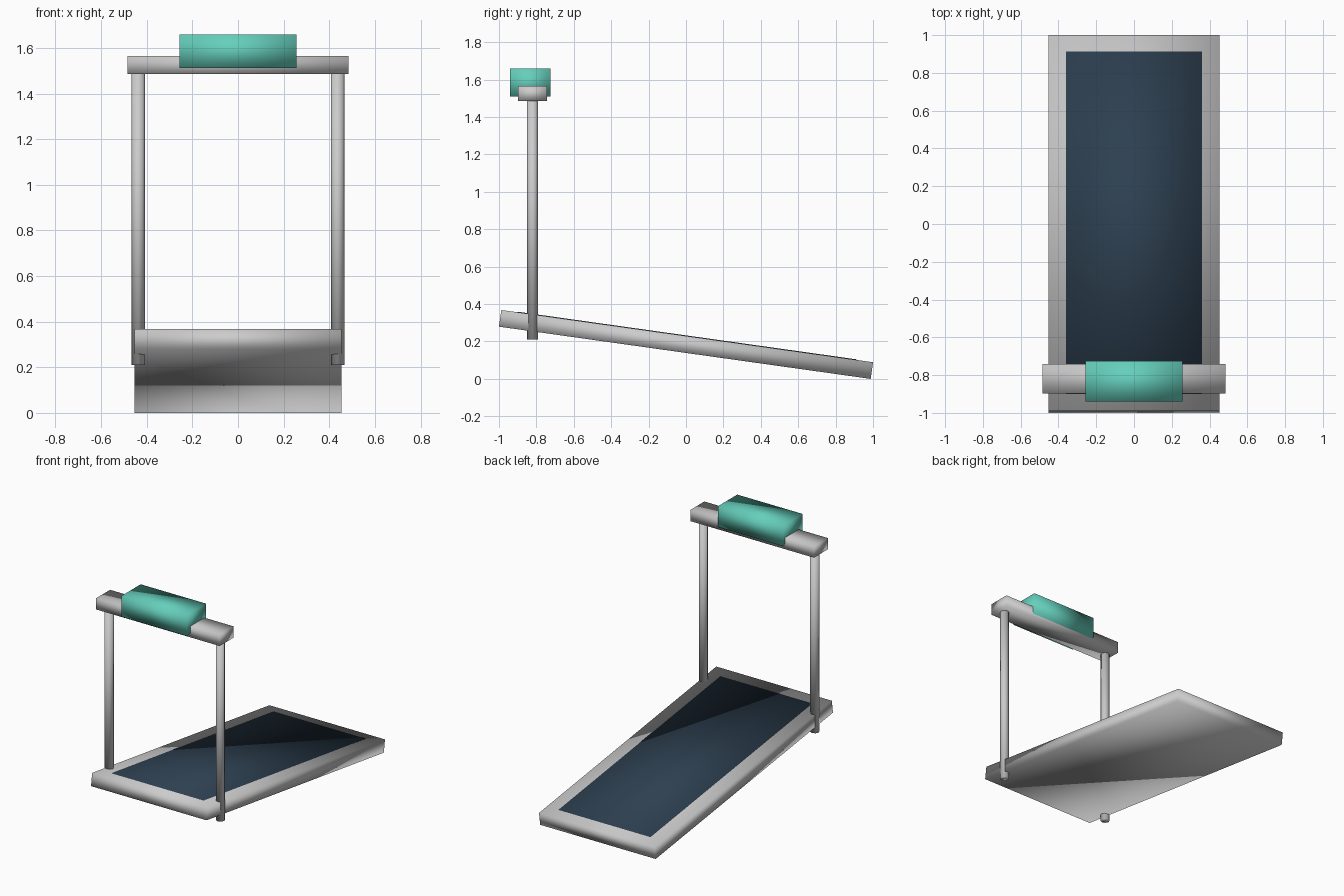
import bpy
from math import radians
from mathutils import Matrix, Vector

if "Cube" in bpy.data.objects:
    bpy.data.objects.remove(bpy.data.objects["Cube"])

TILT = Matrix.Rotation(radians(-8), 4, 'X')
DECK_CENTRE = Vector((0, 0, 0.184))


def material(name, colour):
    mat = bpy.data.materials.new(name)
    mat.diffuse_color = colour
    mat.use_nodes = True
    mat.node_tree.nodes["Principled BSDF"].inputs["Base Color"].default_value = mat.diffuse_color
    return mat


def finish(name, mat=None):
    obj = bpy.context.object
    obj.name = obj.data.name = name
    bpy.ops.object.transform_apply(location=False, rotation=False, scale=True)
    bpy.ops.object.shade_smooth()
    if mat:
        obj.data.materials.append(mat)
    return obj


def box(name, size, location, mat=None):
    bpy.ops.mesh.primitive_cube_add(size=1, location=location)
    bpy.context.object.scale = size
    return finish(name, mat)


def deck_box(name, size, height, mat=None):
    # height is measured along the sloping deck's normal
    obj = box(name, size, (0, 0, 0), mat)
    obj.matrix_world = Matrix.Translation(DECK_CENTRE) @ TILT @ Matrix.Translation((0, 0, height))
    return obj


dark = material("belt_dark", (0.026, 0.05, 0.08, 1))
teal = material("console_teal", (0.13, 0.62, 0.50, 1))

# Sloping deck with the running belt just proud of its top
deck_box("deck", (0.907, 2.007, 0.09), 0)
deck_box("running_belt", (0.72, 1.83, 0.01), 0.043, dark)

# Eight-sided uprights passing through the deck
for side, x in (("left", -0.437), ("right", 0.437)):
    bpy.ops.mesh.primitive_cylinder_add(vertices=8, radius=0.03, depth=1.29,
                                        location=(x, -0.82, 0.855))
    finish(side + "_upright")

# Handlebar and console
box("handlebar", (0.97, 0.156, 0.08), (0, -0.82, 1.525))
box("console", (0.512, 0.215, 0.148), (0, -0.833, 1.585), teal)
